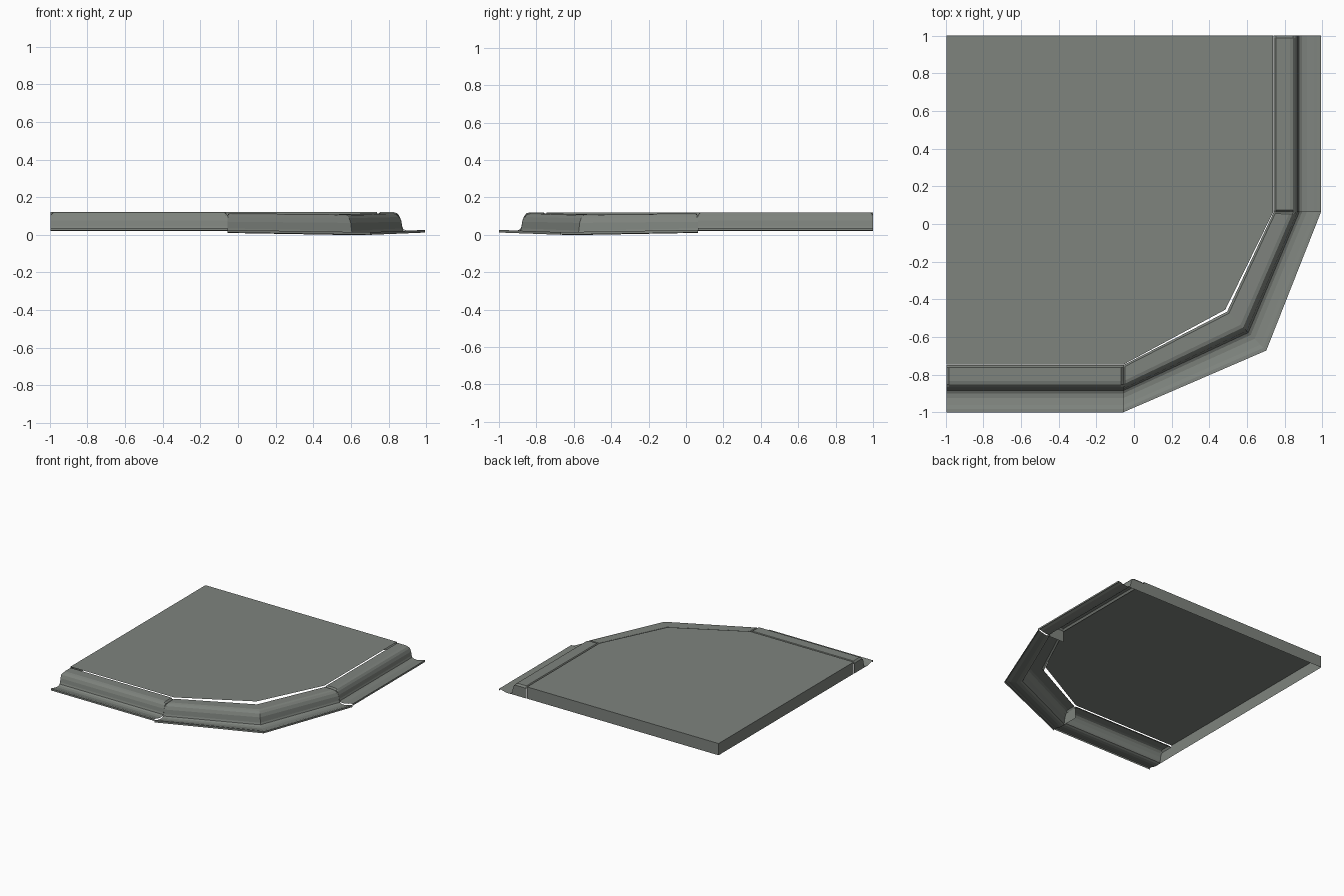
import bpy, bmesh
from mathutils import Vector

if "Cube" in bpy.data.objects:
    bpy.data.objects.remove(bpy.data.objects["Cube"])

mat = bpy.data.materials.new("concrete grey")
mat.diffuse_color = (0.21, 0.228, 0.207, 1)
mat.use_nodes = True
mat.node_tree.nodes["Principled BSDF"].inputs["Base Color"].default_value = mat.diffuse_color

TOP, SKIRT = 0.12, 0.024
X0, XM, YM, XI, YI = -0.995, -0.057, 0.063, 0.742, -0.75
XO = 0.993


def finish(name, bm):
    bmesh.ops.recalc_face_normals(bm, faces=bm.faces)
    bm.normal_update()
    if max(bm.faces, key=lambda f: f.calc_area() * abs(f.normal.z)).normal.z < 0:
        bmesh.ops.reverse_faces(bm, faces=bm.faces)
    me = bpy.data.meshes.new(name)
    bm.to_mesh(me)
    bm.free()
    me.materials.append(mat)
    bpy.context.collection.objects.link(bpy.data.objects.new(name, me))


def tile(name, pts):
    """Thin paving tile with sloped rim and a skirt on the outer block edges."""
    bm = bmesh.new()
    rim = [bm.verts.new((x, y, TOP - 0.016)) for x, y in pts]
    face = bm.faces.new(rim)
    bmesh.ops.inset_region(bm, faces=[face], thickness=0.012, use_even_offset=True)
    for v in face.verts:
        v.co.z = TOP
    for a, b in zip(rim, rim[1:] + rim[:1]):
        on_left = max(a.co.x, b.co.x) < X0 + 0.001
        on_back = min(a.co.y, b.co.y) > 0.999
        if on_left or on_back:
            low = [bm.verts.new((v.co.x, v.co.y, SKIRT)) for v in (a, b)]
            bm.faces.new((b, a, low[0], low[1]))
    bmesh.ops.remove_doubles(bm, verts=bm.verts, dist=0.0001)
    finish(name, bm)


# paving tiles
g = 0.003
tile("tile_back_left", [(X0, YM), (XM, YM), (XM, 1), (X0, 1)])
tile("tile_back_right", [(XM, YM), (XI - g, YM), (XI - g, 1), (XM, 1)])
tile("tile_front_left", [(X0, YI + g), (XM, YI + g), (XM, YM), (X0, YM)])
tile("tile_corner", [(XM, YI + g), (0.485, -0.455), (XI - g, YM), (XM, YM)])

# curb and gutter profile: fraction from inner to outer edge, height
PROFILE = [(0, 0.104), (0.045, 0.12), (0.34, 0.12), (0.41, 0.115), (0.46, 0.1),
           (0.5, 0.075), (0.52, 0.045), (0.54, 0.031), (0.6, 0.023), (0.7, 0.021),
           (0.85, 0.029), (0.93, 0.036), (1, 0.037), (1, 0.023)]
CURB_END = 8   # profile points that belong to the raised curb


def curb(name, stations):
    """Sweep the profile between (inner, outer, drop) stations, rounding both ends."""
    st = [(Vector(p), Vector(q), d) for p, q, d in stations]

    def near(a, b):
        k = 0.012 / (b[1] - a[1]).length
        return tuple(a[i].lerp(b[i], k) for i in (0, 1)) + (a[2] + (b[2] - a[2]) * k,)
    rows = [st[0], near(st[0], st[1])] + st[1:-1] + [near(st[-1], st[-2]), st[-1]]
    bm = bmesh.new()
    grid = []
    for i, (p, q, drop) in enumerate(rows):
        end = i in (0, len(rows) - 1)
        row = []
        for t, z in PROFILE:
            if end:
                z = min(z, TOP - 0.014)
            # gutter takes the whole fall, the curb top only half of it
            fall = drop * (0.5 if z > 0.06 else 1.0)
            row.append(bm.verts.new((*p.lerp(q, t), z - fall)))
        grid.append(row)
    for a, b in zip(grid, grid[1:]):
        for j in range(len(PROFILE) - 1):
            bm.faces.new((a[j], b[j], b[j + 1], a[j + 1]))
    # end caps under the raised part
    for row in (grid[0], grid[-1]):
        low = bm.verts.new((row[0].co.x, row[0].co.y, row[CURB_END].co.z))
        bm.faces.new(row[:CURB_END + 1] + [low])
    finish(name, bm)


# straight curbs and the angled corner curb, which dips towards its middle
curb("curb_front", [((X0, YI), (X0, -1), 0), ((XM, YI), (XM, -1), 0)])
curb("curb_corner", [((XM, YI), (XM, -1), 0.011), ((0.495, -0.465), (0.703, -0.672), 0.023),
                     ((XI, YM), (XO, YM), 0.011)])
curb("curb_right", [((XI, YM), (XO, YM), 0), ((XI, 1), (XO, 1), 0)])
